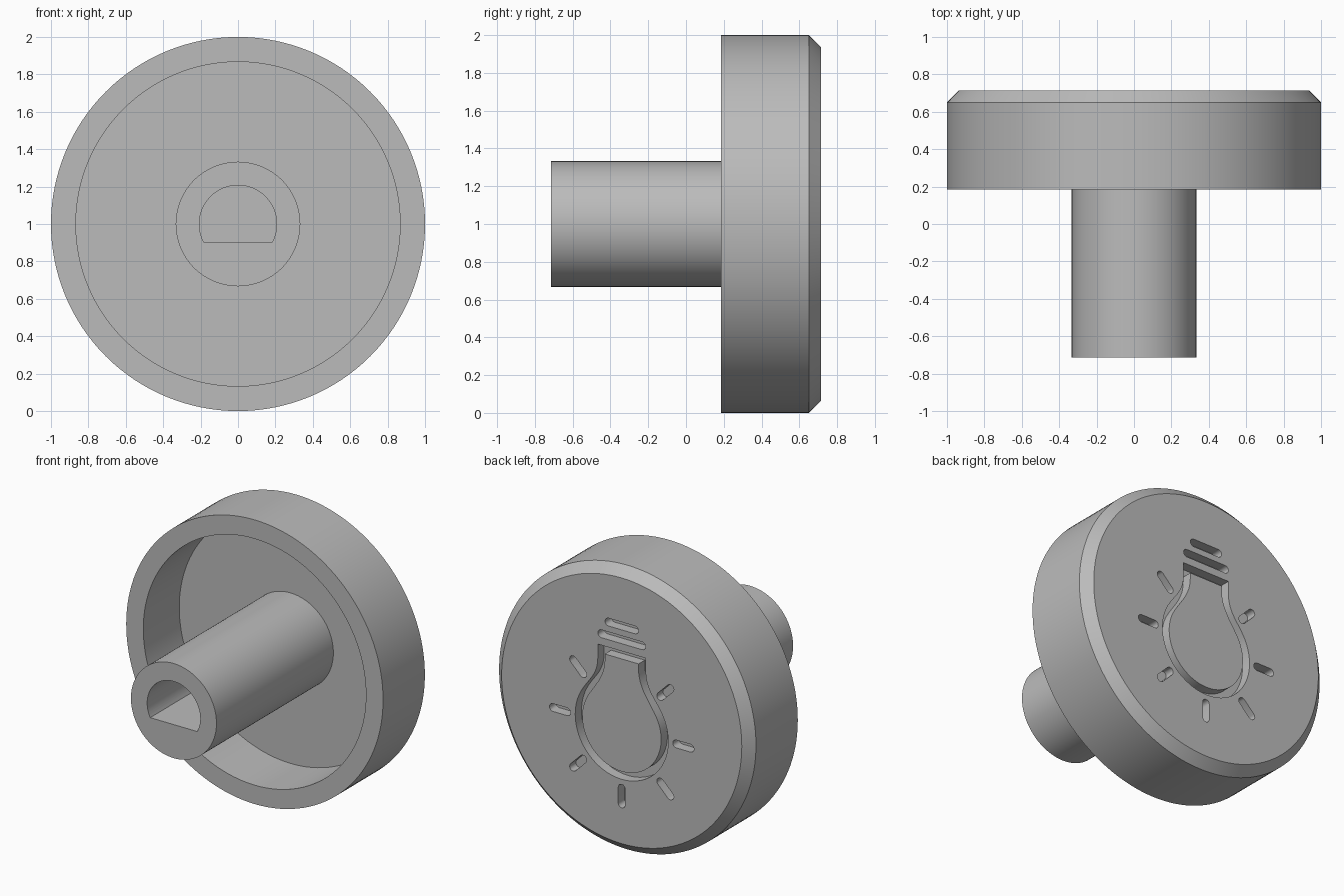
import bpy, bmesh, math
from mathutils import Vector

if "Cube" in bpy.data.objects:
    bpy.data.objects.remove(bpy.data.objects["Cube"])

CZ = 1.0          # height of the knob axis
FACE_Y = 0.715    # outer face of the dial
DEPTH = 0.07      # engraving depth
STROKE = 0.055    # engraving line width
BULB_Z = -0.12    # bulb centre, relative to the axis

grey = bpy.data.materials.new("grey plastic")
grey.diffuse_color = (0.5, 0.5, 0.5, 1)
grey.use_nodes = True
grey.node_tree.nodes["Principled BSDF"].inputs["Base Color"].default_value = grey.diffuse_color


def finish(name, bm):
    bmesh.ops.recalc_face_normals(bm, faces=bm.faces)
    me = bpy.data.meshes.new(name)
    bm.to_mesh(me)
    bm.free()
    me.materials.append(grey)
    ob = bpy.data.objects.new(name, me)
    bpy.context.collection.objects.link(ob)
    return ob


def lathe(name, profile, steps=128):
    """Spin (radius, y) points around the knob axis."""
    bm = bmesh.new()
    vs = [bm.verts.new((r, y, CZ)) for r, y in profile]
    es = [bm.edges.new(p) for p in zip(vs, vs[1:])]
    bmesh.ops.spin(bm, geom=vs + es, cent=(0, 0, CZ), axis=(0, 1, 0),
                   angle=2 * math.pi, steps=steps)
    bmesh.ops.remove_doubles(bm, verts=bm.verts, dist=1e-5)
    return finish(name, bm)


def prism(bm, outline, y0, y1):
    """Extrude an (x, z) outline, measured from the axis, along y."""
    a = [bm.verts.new((x, y0, CZ + z)) for x, z in outline]
    b = [bm.verts.new((x, y1, CZ + z)) for x, z in outline]
    bm.faces.new(a)
    bm.faces.new(b[::-1])
    for i in range(len(a)):
        j = (i + 1) % len(a)
        bm.faces.new((a[i], b[i], b[j], a[j]))


def slot(cx, cz, length, angle):
    """Round-ended slot outline."""
    r, h = STROKE / 2, (length - STROKE) / 2
    d = Vector((math.cos(angle), math.sin(angle)))
    pts = []
    for side in (1, -1):
        for k in range(9):
            t = angle + (0 if side > 0 else math.pi) - math.pi / 2 + k * math.pi / 8
            pts.append((cx + side * h * d.x + r * math.cos(t),
                        cz + side * h * d.y + r * math.sin(t)))
    return pts


def bulb(inset):
    """Upside-down bulb outline: round globe, S-curve, straight neck."""
    R, hw, top = 0.362 - inset, 0.186 - inset, 0.42 - inset
    a_end = math.radians(30)
    half = []
    for k in range(33):
        t = -math.pi / 2 + (a_end + math.pi / 2) * k / 32
        half.append(Vector((R * math.cos(t), BULB_Z + R * math.sin(t))))
    p0, p3 = half[-1], Vector((hw, 0.33))
    p1 = p0 + 0.11 * Vector((-math.sin(a_end), math.cos(a_end)))
    p2 = p3 - Vector((0, 0.13))
    for k in range(1, 13):
        t = k / 12
        half.append((1 - t)**3 * p0 + 3 * t * (1 - t)**2 * p1
                    + 3 * t * t * (1 - t) * p2 + t**3 * p3)
    half.append(Vector((hw, top)))
    return [tuple(p) for p in half] + [(-p.x, p.y) for p in half[:0:-1]]


def cut(ob, cutter):
    """Subtract the cutter and discard it."""
    cutter.hide_render = True
    mod = ob.modifiers.new("cut", 'BOOLEAN')
    mod.operation, mod.solver, mod.object = 'DIFFERENCE', 'EXACT', cutter
    bpy.context.view_layer.objects.active = ob
    bpy.ops.object.modifier_apply(modifier=mod.name)
    bpy.data.objects.remove(cutter)


# Dial: hollow cup with a chamfered outer face
dial = lathe("dial", [(0, FACE_Y), (0.935, FACE_Y), (1, 0.65), (1, 0.185),
                      (0.867, 0.185), (0.867, 0.585), (0, 0.585)])

# Engraving: bulb, two base bars and seven rays
bm = bmesh.new()
marks = [bulb(0), slot(0, 0.5, 0.372, 0), slot(0, 0.597, 0.26, 0)]
for k in range(8):
    if k != 2:
        a = k * math.pi / 4
        marks.append(slot(0.48 * math.cos(a), BULB_Z + 0.48 * math.sin(a), 0.165, a))
for outline in marks:
    prism(bm, outline, FACE_Y - DEPTH, FACE_Y + 0.05)
cut(dial, finish("engraving_cutter", bm))

# Raised bulb centre, flush with the face, leaving only the outline groove
bm = bmesh.new()
prism(bm, bulb(STROKE), FACE_Y - DEPTH - 0.01, FACE_Y)
island = finish("bulb_centre", bm)

# Shaft with a D-shaped bore
shaft = lathe("shaft", [(0, 0.6), (0.333, 0.6), (0.333, -0.715), (0, -0.715)], 96)
bm = bmesh.new()
r, flat = 0.207, -0.097
t0 = math.asin(flat / r)
bore = [(r * math.cos(t0 + (math.pi - 2 * t0) * k / 48),
         r * math.sin(t0 + (math.pi - 2 * t0) * k / 48)) for k in range(49)]
prism(bm, bore, -0.8, -0.1)
cut(shaft, finish("bore_cutter", bm))

# Smooth round walls, keep the edges crisp
bpy.ops.object.select_all(action='DESELECT')
for ob in (dial, island, shaft):
    ob.select_set(True)
bpy.context.view_layer.objects.active = dial
bpy.ops.object.shade_smooth_by_angle(angle=math.radians(30))
